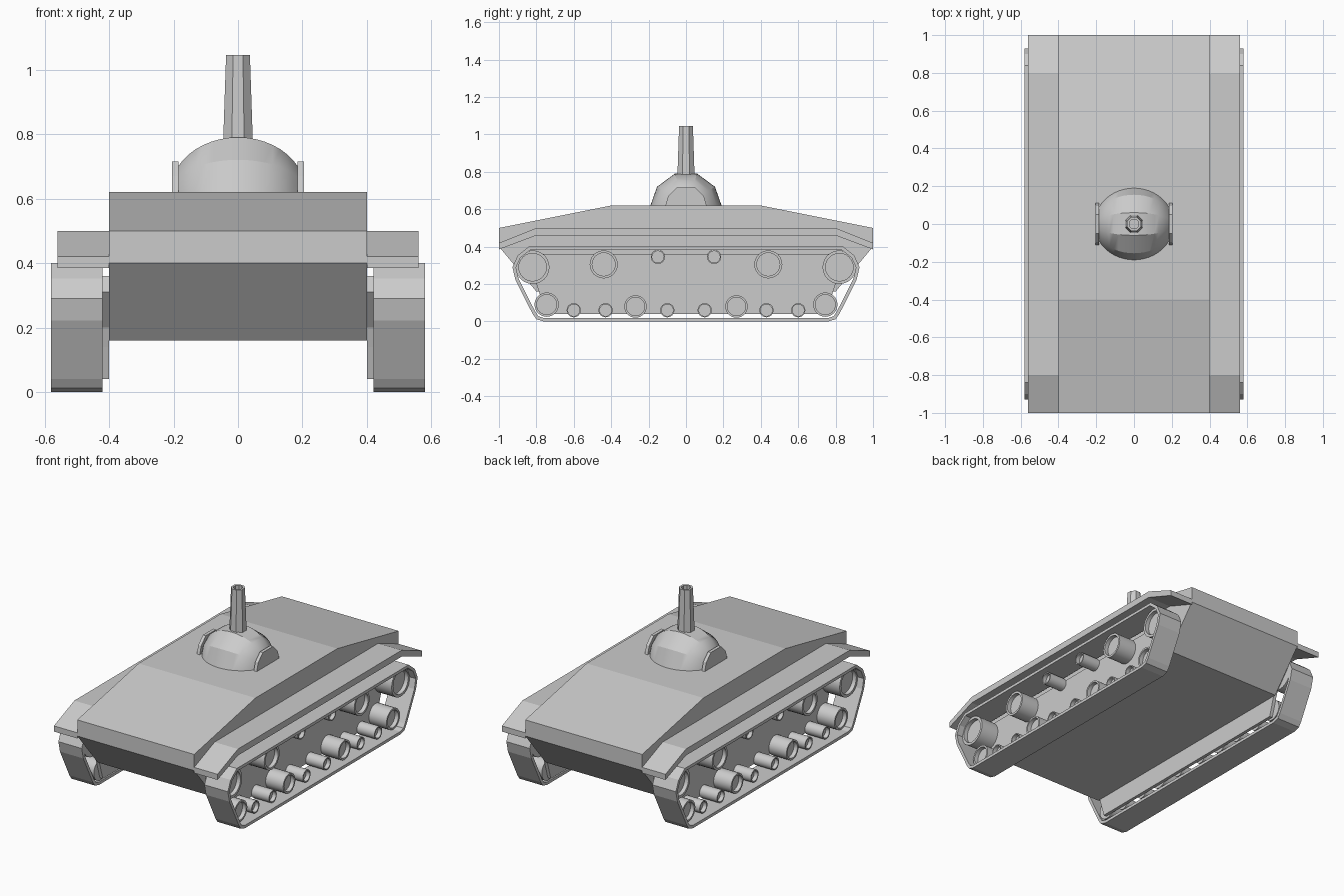
import bpy, bmesh, math
from mathutils import Vector

if "Cube" in bpy.data.objects:
    bpy.data.objects.remove(bpy.data.objects["Cube"], do_unlink=True)

GREY = (0.6, 0.6, 0.6, 1.0)
mat = bpy.data.materials.new("plain_grey")
mat.use_nodes = True
mat.diffuse_color = GREY
mat.node_tree.nodes["Principled BSDF"].inputs["Base Color"].default_value = GREY


def finish(name, bm, mirror=(False, False), smooth=False):
    """Turn a bmesh into an object, optionally mirrored in x and y."""
    bmesh.ops.recalc_face_normals(bm, faces=bm.faces)
    mesh = bpy.data.meshes.new(name)
    bm.to_mesh(mesh)
    bm.free()
    mesh.materials.append(mat)
    ob = bpy.data.objects.new(name, mesh)
    bpy.context.collection.objects.link(ob)
    if smooth:
        bpy.ops.object.select_all(action='DESELECT')
        ob.select_set(True)
        bpy.context.view_layer.objects.active = ob
        bpy.ops.object.shade_smooth_by_angle(angle=math.radians(30))
    if any(mirror):
        mod = ob.modifiers.new("mirror", 'MIRROR')
        mod.use_axis = (mirror[0], mirror[1], False)
        mod.use_mirror_merge = False
    return ob


def skin(name, rings, closed=False, **kw):
    """Bridge equal rings of points; cap the ends unless the rings close on themselves."""
    bm = bmesh.new()
    loops = [[bm.verts.new(p) for p in ring] for ring in rings]
    pairs = list(zip(loops, loops[1:]))
    if closed:
        pairs.append((loops[-1], loops[0]))
    for a, b in pairs:
        for i in range(len(a)):
            j = (i + 1) % len(a)
            bm.faces.new((a[i], a[j], b[j], b[i]))
    if not closed:
        bm.faces.new(loops[0])
        bm.faces.new(loops[-1])
    return finish(name, bm, **kw)


def both_ends(half):
    """Full side outline from the points of its +y half, listed top to bottom."""
    return half + [(-y, z) for y, z in reversed(half)]


def prism(name, outline, x0, x1, **kw):
    return skin(name, [[(x, y, z) for y, z in outline] for x in (x0, x1)], **kw)


def inset(outline, d):
    """Offset a convex outline inwards by d."""
    pts = [Vector(p) for p in outline]
    out = []
    for i, p in enumerate(pts):
        a = (p - pts[i - 1]).normalized()
        b = (pts[(i + 1) % len(pts)] - p).normalized()
        na, nb = Vector((a.y, -a.x)), Vector((b.y, -b.x))
        m = (na + nb).normalized()
        out.append(tuple(p + m * d / m.dot(na)))
    return out


# Hull and fenders
prism("hull", both_ends([(0.4, 0.62), (1, 0.5), (1, 0.4), (0.8, 0.16)]), -0.4, 0.4)
fender = [(-1, 0.42), (-0.8, 0.5), (0.8, 0.5), (1, 0.42),
          (1, 0.385), (0.8, 0.46), (-0.8, 0.46), (-1, 0.385)]
prism("fenders", fender, 0.4, 0.56, mirror=(True, False))

# Wheel mounting plates
plate = [(0.85, 0.36), (0.89, 0.31), (0.8, 0.2), (0.78, 0.14), (0.75, 0.04)]
prism("side_plates", both_ends(plate), 0.4, 0.42, mirror=(True, False))

# Track bands
outer = both_ends([(0.84, 0.4), (0.9, 0.352), (0.928, 0.29), (0.912, 0.222),
                   (0.82, 0.04), (0.8, 0.012), (0.76, 0)])
inner = inset(outer, 0.018)
rings = [[(x, y, z) for y, z in loop] for x, loop in
         ((0.42, outer), (0.58, outer), (0.58, inner), (0.42, inner))]
skin("tracks", rings, closed=True, mirror=(True, False))

# Wheels with recessed faces: position y, z and radius
wheels = {
    "drive_wheel": (0.82, 0.29, 0.09), "upper_wheel": (0.44, 0.305, 0.075),
    "return_roller": (0.15, 0.345, 0.038), "end_wheel": (0.745, 0.09, 0.065),
    "road_wheel": (0.27, 0.08, 0.06), "outer_roller": (0.6, 0.06, 0.038),
    "middle_roller": (0.43, 0.06, 0.038), "inner_roller": (0.1, 0.06, 0.038),
}
SIDES = 24
for name, (y, z, r) in wheels.items():
    profile = [(0.42, r), (0.54, r), (0.54, r * 0.82), (0.515, r * 0.82)]
    rings = [[(x, y + q * math.cos(k * math.tau / SIDES), z + q * math.sin(k * math.tau / SIDES))
              for k in range(SIDES)] for x, q in profile]
    skin(name, rings, mirror=(True, True), smooth=True)

# Turret dome: faceted section shrinking along a round curve to each side
section = both_ends([(0.06, 0.17), (0.155, 0.1), (0.19, 0)])
STEPS, REACH = 16, math.asin(0.185 / 0.21)
rings = []
for i in range(STEPS + 1):
    t = REACH * (2 * i / STEPS - 1)
    rings.append([(0.21 * math.sin(t), y * math.cos(t), 0.62 + h * math.cos(t))
                  for y, h in section])
skin("turret", rings, smooth=True)

# Turret cheek plates
cheek = both_ends([(0.05, 0.715), (0.095, 0.67), (0.11, 0.62)])
prism("turret_cheeks", cheek, 0.185, 0.205, mirror=(True, False))

# Upright hollow barrel
rings = [[(r * math.cos((k + 0.5) * math.tau / 8), r * math.sin((k + 0.5) * math.tau / 8), z)
          for k in range(8)]
         for z, r in ((0.77, 0.05), (1.045, 0.04), (1.045, 0.027), (0.92, 0.027))]
skin("barrel", rings)
